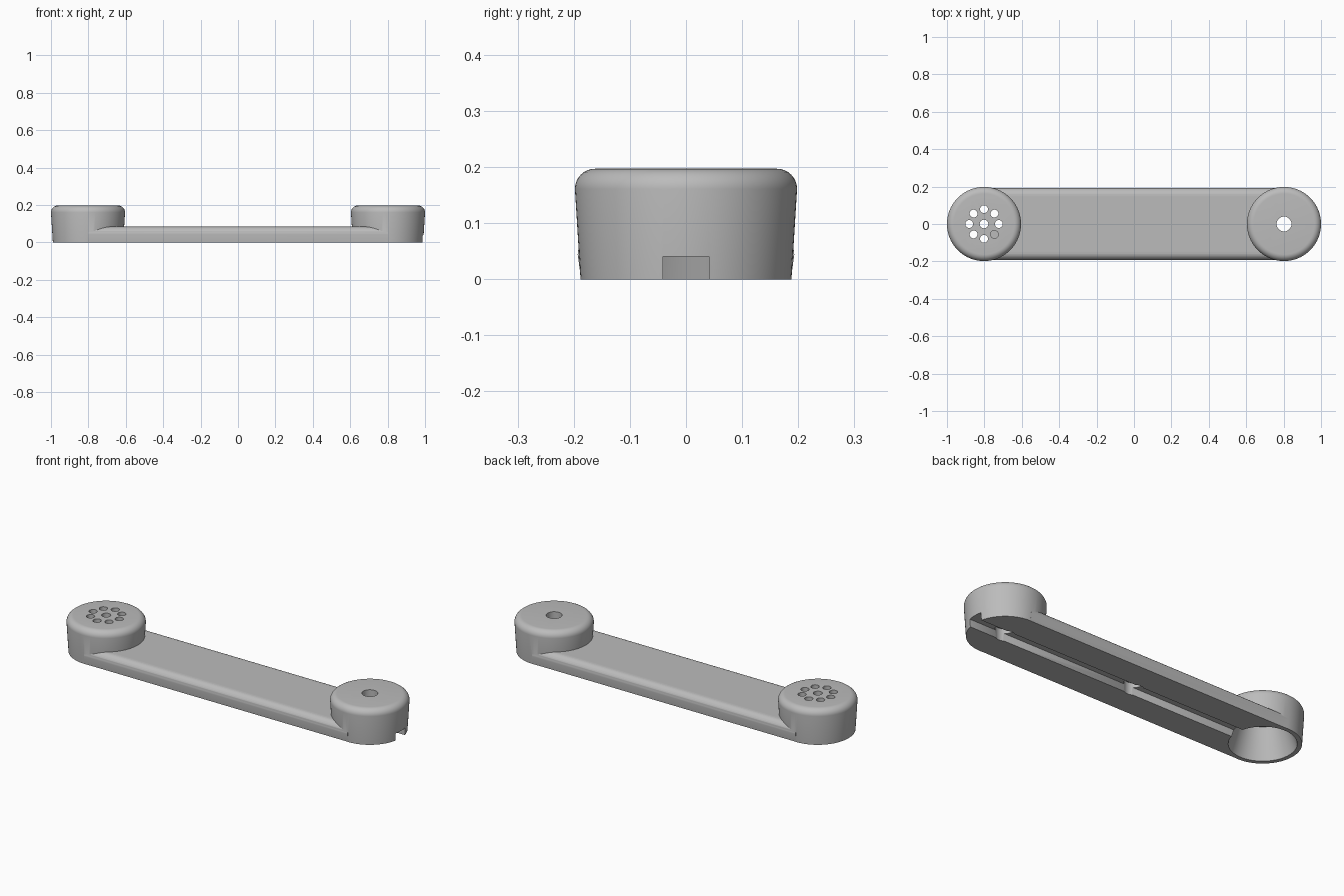
import bpy
import bmesh
from math import sin, cos, pi

cube = bpy.data.objects.get("Cube")
if cube:
    bpy.data.objects.remove(cube, do_unlink=True)

grey = bpy.data.materials.new("plain grey")
grey.use_nodes = True
GREY = (0.5, 0.5, 0.5, 1)
grey.diffuse_color = GREY
grey.node_tree.nodes["Principled BSDF"].inputs["Base Color"].default_value = GREY

END_X = 0.802    # distance of each round end from the middle
HEIGHT = 0.197


def make_object(name, bm):
    bmesh.ops.recalc_face_normals(bm, faces=bm.faces)
    mesh = bpy.data.meshes.new(name)
    bm.to_mesh(mesh)
    bm.free()
    mesh.materials.append(grey)
    obj = bpy.data.objects.new(name, mesh)
    bpy.context.collection.objects.link(obj)
    return obj


def lathe(name, profile, x, y=0, sides=64):
    """Closed solid of revolution from (radius, z) points."""
    bm = bmesh.new()
    rings = [[bm.verts.new((x + r * cos(2 * pi * i / sides),
                            y + r * sin(2 * pi * i / sides), z))
              for i in range(sides)] for r, z in profile]
    for a, b in zip(rings, rings[1:]):
        for i in range(sides):
            j = (i + 1) % sides
            bm.faces.new((a[i], a[j], b[j], b[i]))
    bm.faces.new(rings[0])
    bm.faces.new(rings[-1])
    return make_object(name, bm)


def prism(name, section, x0, x1):
    """Solid made by running a (y, z) section along x."""
    bm = bmesh.new()
    a, b = [[bm.verts.new((x, y, z)) for y, z in section] for x in (x0, x1)]
    for i in range(len(section)):
        j = (i + 1) % len(section)
        bm.faces.new((a[i], a[j], b[j], b[i]))
    bm.faces.new(a)
    bm.faces.new(b)
    return make_object(name, bm)


def rounded_side(bottom, top, height, radius, steps=8):
    """Drafted wall with a rounded upper edge, from the bottom up."""
    arc = [(top - radius + radius * cos(pi / 2 * k / steps),
            height - radius + radius * sin(pi / 2 * k / steps))
           for k in range(steps + 1)]
    return [(bottom, 0)] + arc


def combine(body, other, operation):
    mod = body.modifiers.new(operation, 'BOOLEAN')
    mod.operation = operation
    mod.solver = 'EXACT'
    mod.object = other
    bpy.context.view_layer.objects.active = body
    bpy.ops.object.modifier_apply(modifier=mod.name)
    bpy.data.objects.remove(other, do_unlink=True)


# Grip bar with rounded upper edges
side = rounded_side(0.187, 0.193, 0.084, 0.04)
handset = prism("handset_shell", side + [(-y, z) for y, z in reversed(side)],
                -END_X, END_X)

# Round earpiece and mouthpiece ends
for x, name in ((-END_X, "earpiece"), (END_X, "mouthpiece")):
    cap = lathe(name, rounded_side(0.188, 0.198, HEIGHT, 0.036), x, sides=96)
    combine(handset, cap, 'UNION')

# Conical cavity under the earpiece
cutters = [lathe("cavity", [(0.171, -0.02), (0.165, 0), (0.115, 0.16)], -END_X)]

# Cable groove along the underside
cutters.append(prism("groove", [(-0.041, -0.02), (0.041, -0.02),
                                (0.041, 0.041), (-0.041, 0.041)], -0.7, 1.1))


def drill(radius, z0, z1, x, y=0, sides=32):
    cutters.append(lathe("drill", [(radius, z0), (radius, z1)], x, y, sides))


# Screw recesses and the single mouthpiece hole
for x in (0, END_X):
    drill(0.049, -0.02, 0.065, x)
drill(0.04, -0.02, 0.3, END_X)

# Ring of sound holes with one in the middle
drill(0.023, 0.1, 0.3, -END_X, sides=24)
for k in range(8):
    drill(0.021, 0.1, 0.3, -END_X + 0.079 * cos(k * pi / 4),
          0.079 * sin(k * pi / 4), 24)

for cutter in cutters:
    combine(handset, cutter, 'DIFFERENCE')

# Smooth curved walls, crisp edges
bpy.ops.object.select_all(action='DESELECT')
handset.select_set(True)
bpy.context.view_layer.objects.active = handset
bpy.ops.object.shade_smooth_by_angle(angle=pi / 6)
